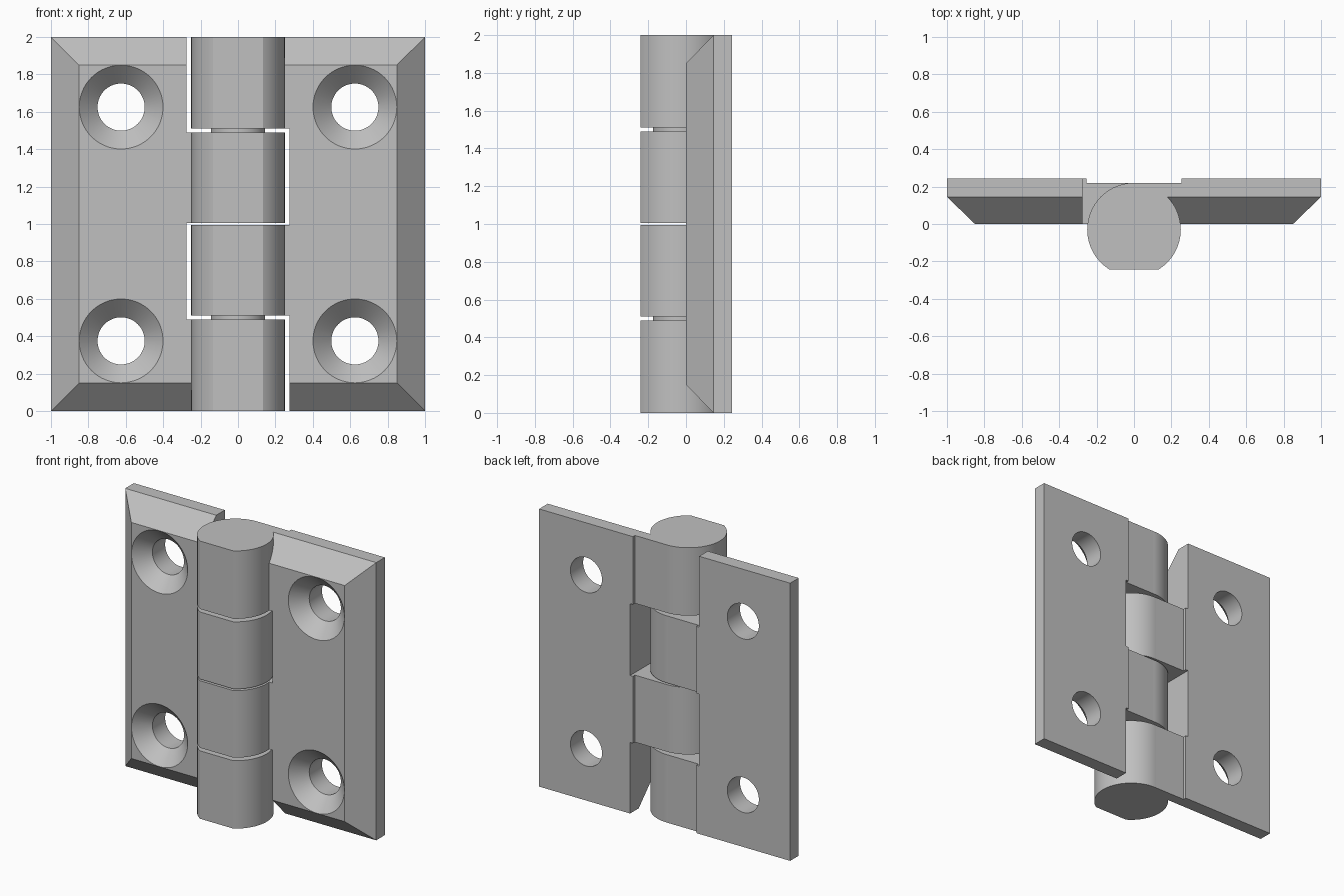
import bpy, bmesh
from math import sin, cos, pi, asin, radians
from mathutils import Matrix, Vector

cube = bpy.data.objects.get("Cube")
if cube:
    bpy.data.objects.remove(cube, do_unlink=True)

# Single metal colour
steel = bpy.data.materials.new("satin grey metal")
steel.use_nodes = True
grey = (0.53, 0.53, 0.53, 1)
steel.diffuse_color = grey
steel.node_tree.nodes["Principled BSDF"].inputs["Base Color"].default_value = grey

BACK, RELIEF, RIM = 0.243, 0.22, 0.145      # leaf depths along y
AXIS_Y, BARREL_R, FLAT_Y = -0.03, 0.25, -0.242
KNUCKLES = [(0.511, 0.994), (1.511, 2.0)]   # belonging to the left leaf
NOTCHES = [(-0.1, 0.511), (0.994, 1.511)]   # clearance for the other leaf


def loft(name, rings):
    """Skin a stack of equal-length rings and cap both ends."""
    bm = bmesh.new()
    loops = [[bm.verts.new(p) for p in ring] for ring in rings]
    n = len(loops[0])
    for a, b in zip(loops, loops[1:]):
        for i in range(n):
            j = (i + 1) % n
            bm.faces.new((a[i], a[j], b[j], b[i]))
    bm.faces.new(loops[0])
    bm.faces.new(loops[-1])
    bmesh.ops.recalc_face_normals(bm, faces=bm.faces[:])
    mesh = bpy.data.meshes.new(name)
    bm.to_mesh(mesh)
    bm.free()
    mesh.materials.append(steel)
    obj = bpy.data.objects.new(name, mesh)
    bpy.context.collection.objects.link(obj)
    return obj


def rect(x0, x1, z0, z1, y):
    return [(x0, y, z0), (x1, y, z0), (x1, y, z1), (x0, y, z1)]


def box(name, x0, x1, y0, y1, z0, z1):
    return loft(name, [rect(x0, x1, z0, z1, y) for y in (y0, y1)])


def disc(cx, cz, r, y, n=64):
    return [(cx + r * cos(2 * pi * i / n), y, cz + r * sin(2 * pi * i / n))
            for i in range(n)]


def upright(name, profile, z0, z1):
    return loft(name, [[(x, y, z) for x, y in profile] for z in (z0, z1)])


def cut(target, cutter):
    mod = target.modifiers.new("cut", 'BOOLEAN')
    mod.operation, mod.solver, mod.object = 'DIFFERENCE', 'EXACT', cutter
    bpy.context.view_layer.update()
    done = bpy.data.meshes.new_from_object(
        target.evaluated_get(bpy.context.evaluated_depsgraph_get()))
    target.modifiers.clear()
    target.data = done
    bpy.data.objects.remove(cutter, do_unlink=True)


# Leaf plate with three chamfered edges
leaf = loft("left_leaf", [rect(0.01, 1, 0, 2, BACK),
                          rect(0.01, 1, 0, 2, RIM),
                          rect(0.01, 0.85, 0.15, 1.85, 0)])
for z0, z1 in NOTCHES:
    cut(leaf, box("notch_cutter", -0.1, 0.275, -0.1, 0.4, z0, z1))
cut(leaf, box("relief_cutter", -0.1, 0.253, RELIEF, 0.4, -0.1, 2.1))

# Countersunk screw holes
for z in (0.375, 1.625):
    cut(leaf, loft("hole_cutter", [disc(0.625, z, 0.244, -0.02),
                                   disc(0.625, z, 0.126, 0.098),
                                   disc(0.625, z, 0.126, 0.4)]))
parts = [leaf]

# Barrel knuckles: round with a flat on the front
start = asin((FLAT_Y - AXIS_Y) / BARREL_R)
sweep = pi - 2 * start
barrel = [(BARREL_R * cos(start + sweep * i / 72),
           AXIS_Y + BARREL_R * sin(start + sweep * i / 72)) for i in range(73)]
for place, (z0, z1) in zip(("lower", "upper"), KNUCKLES):
    parts.append(upright("left_leaf_" + place + "_knuckle", barrel, z0, z1))

# The other leaf is the same piece turned half a circle about its middle
mid = Vector((0, 0, 1))
turn = (Matrix.Translation(mid) @ Matrix.Rotation(pi, 4, 'Y')
        @ Matrix.Translation(-mid))
for part in parts[:]:
    twin = part.copy()
    twin.data = part.data.copy()
    twin.data.transform(turn)
    name = part.name.replace("left", "right")
    if "lower" in name:
        name = name.replace("lower", "upper")
    elif "upper" in name:
        name = name.replace("upper", "lower")
    twin.name = name
    bpy.context.collection.objects.link(twin)
    parts.append(twin)

# Pivot pins showing in the wider gaps
pin = [(0.145 * cos(2 * pi * i / 48), AXIS_Y + 0.145 * sin(2 * pi * i / 48))
       for i in range(48)]
for place, z in (("lower", 0.5), ("upper", 1.5)):
    parts.append(upright(place + "_pin", pin, z - 0.1, z + 0.1))

# Smooth round walls, crisp edges
bpy.ops.object.select_all(action='DESELECT')
for part in parts:
    part.select_set(True)
bpy.context.view_layer.objects.active = leaf
bpy.ops.object.shade_smooth_by_angle(angle=radians(25))
